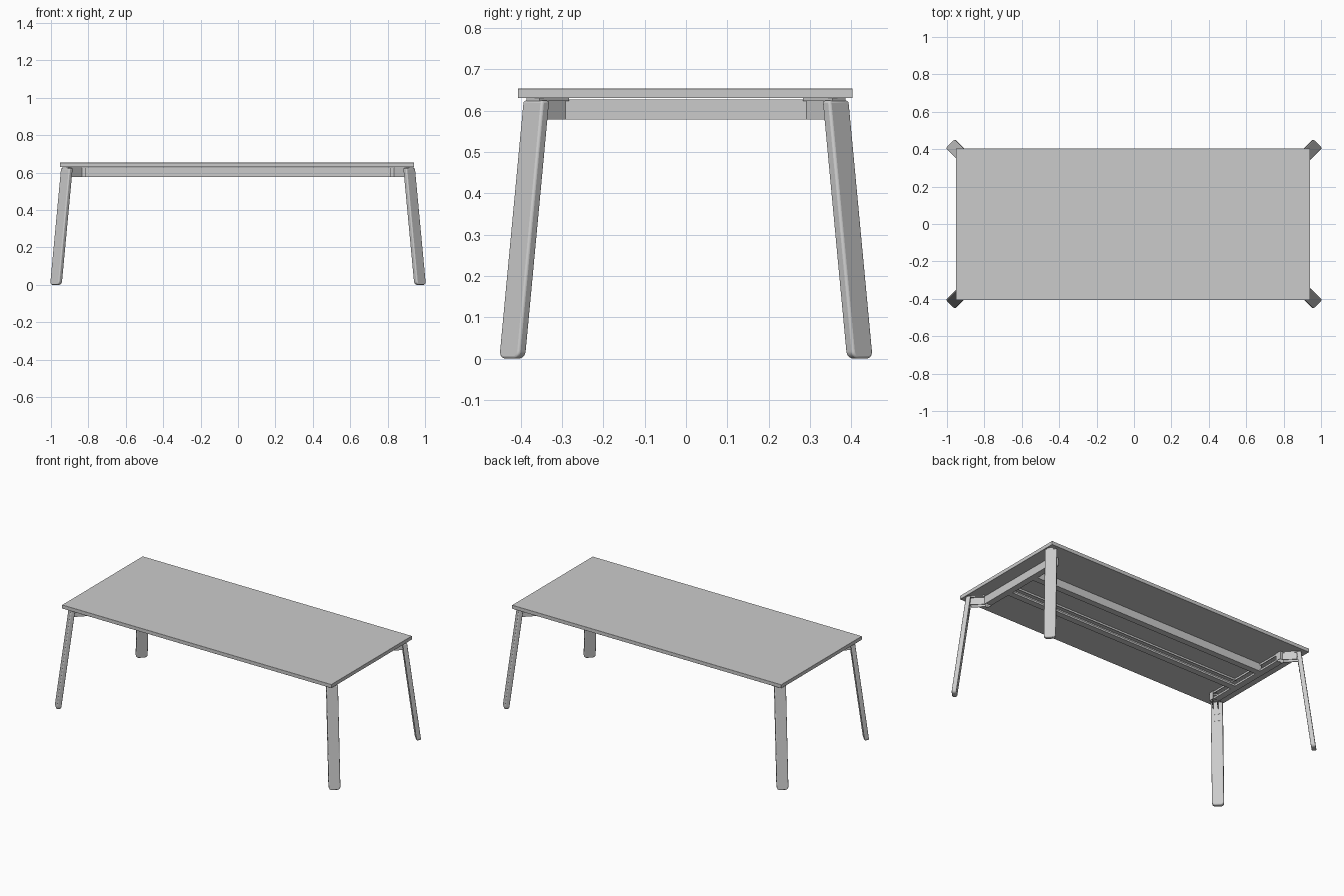
import bpy, bmesh, math
from mathutils import Vector, Matrix

cube = bpy.data.objects.get("Cube")
if cube:
    bpy.data.objects.remove(cube, do_unlink=True)

GREY = (0.6, 0.6, 0.6, 1)
grey = bpy.data.materials.new("light grey")
grey.use_nodes = True
grey.diffuse_color = GREY
grey.node_tree.nodes["Principled BSDF"].inputs["Base Color"].default_value = GREY

TOP_Z, RAIL_LOW, RAIL_HIGH = 0.63, 0.578, 0.627
LEG_W, LEG_T, LEG_H = 0.068, 0.027, 0.624
SHEET = 0.004


def finish(name, bm, bevel=0, smooth=False):
    bmesh.ops.recalc_face_normals(bm, faces=bm.faces)
    mesh = bpy.data.meshes.new(name)
    bm.to_mesh(mesh)
    bm.free()
    obj = bpy.data.objects.new(name, mesh)
    bpy.context.collection.objects.link(obj)
    mesh.materials.append(grey)
    if bevel:
        mod = obj.modifiers.new("rounding", "BEVEL")
        mod.width, mod.segments = bevel, 3
        mod.limit_method, mod.angle_limit = "ANGLE", math.radians(50)
    if smooth:
        bpy.ops.object.select_all(action="DESELECT")
        obj.select_set(True)
        bpy.context.view_layer.objects.active = obj
        bpy.ops.object.shade_smooth_by_angle(angle=math.radians(35))
    return obj


def add_box(bm, low, high, matrix=Matrix()):
    low, high = Vector(low), Vector(high)
    size = Matrix.Diagonal((*(high - low), 1))
    return bmesh.ops.create_cube(
        bm, size=1, matrix=matrix @ Matrix.Translation((low + high) / 2) @ size)["verts"]


def channel(name, length, outer, depth, matrix):
    """C-shaped rail along local x, its web at local y = outer, open inward."""
    bm = bmesh.new()
    half = length / 2
    inner = outer - depth
    add_box(bm, (-half, outer - SHEET, RAIL_LOW), (half, outer, RAIL_HIGH), matrix)
    for z in (RAIL_LOW, RAIL_HIGH - SHEET):
        add_box(bm, (-half, inner, z), (half, outer - SHEET, z + SHEET), matrix)
    for z in (RAIL_LOW + SHEET, RAIL_HIGH - 3 * SHEET):
        add_box(bm, (-half, inner, z), (half, inner + SHEET, z + 2 * SHEET), matrix)
    return finish(name, bm)


def bent_sheet(bm, path, sx, sy):
    """Upright sheet metal following a plan path."""
    for a, b in zip(path, path[1:]):
        a, b = Vector((a[0] * sx, a[1] * sy)), Vector((b[0] * sx, b[1] * sy))
        along = b - a
        turn = Matrix.Translation((*a, 0)) @ Matrix.Rotation(
            math.atan2(along.y, along.x), 4, "Z")
        add_box(bm, (0, -SHEET / 2, RAIL_LOW), (along.length, SHEET / 2, RAIL_HIGH), turn)


# Table top
bm = bmesh.new()
add_box(bm, (-0.953, -0.407, TOP_Z), (0.942, 0.403, 0.653))
finish("table_top", bm, 0.001)

# Under-frame rails
for side, angle in (("back", 0), ("front", math.pi)):
    channel(side + "_long_rail", 1.66, 0.13, 0.04, Matrix.Rotation(angle, 4, "Z"))
for side, angle in (("left", -math.pi / 2), ("right", math.pi / 2)):
    channel(side + "_end_rail", 0.556, 0.86, 0.04, Matrix.Rotation(angle, 4, "Z"))

# Corner parts: leg, bracket, mounting plate and bolts
top_c, foot_c = Vector((0.915, 0.362)), Vector((0.972, 0.422))
for sx, x_name in ((1, "left"), (-1, "right")):
    for sy, y_name in ((-1, "front"), (1, "back")):
        corner = y_name + "_" + x_name
        # Local x points outward along the corner diagonal
        heading = Matrix.Rotation(math.atan2(sy, sx), 4, "Z")
        place = Matrix.Translation((top_c.x * sx, top_c.y * sy, 0)) @ heading
        lean = (foot_c - top_c).length

        def slope(verts):
            for v in verts:
                v.co.x += lean * (1 - v.co.z / LEG_H)

        # Leaning leg with a rounded foot
        bm = bmesh.new()
        add_box(bm, (-LEG_T / 2, -LEG_W / 2, 0), (LEG_T / 2, LEG_W / 2, LEG_H))
        foot = [e for e in bm.edges if all(v.co.z < 0.01 for v in e.verts)
                and abs(e.verts[0].co.y - e.verts[1].co.y) < 0.001]
        bmesh.ops.bevel(bm, geom=foot, offset=0.018, segments=5, profile=0.5,
                        affect="EDGES")
        slope(bm.verts)
        bm.transform(place)
        finish(corner + "_leg", bm, 0.006, True)

        # Bent bracket joining the rails to the leg
        bm = bmesh.new()
        bent_sheet(bm, [(0.858, 0.27), (0.858, 0.292), (0.917, 0.351)], sx, sy)
        bent_sheet(bm, [(0.818, 0.278), (0.818, 0.31), (0.836, 0.31), (0.893, 0.367)], sx, sy)
        finish(corner + "_bracket", bm)

        # Plate between leg and table top
        bm = bmesh.new()
        add_box(bm, (-0.09, -0.022, 0.6225), (0.012, 0.022, TOP_Z), place)
        finish(corner + "_mounting_plate", bm)

        # Bolt heads on the inner face of the leg
        bm = bmesh.new()
        for z in (0.51, 0.55):
            for y in (-0.012, 0.012):
                at = Matrix.Translation((-LEG_T / 2, y, z))
                bmesh.ops.create_cone(
                    bm, cap_ends=True, segments=12, radius1=0.005, radius2=0.005,
                    depth=0.004, matrix=at @ Matrix.Rotation(math.pi / 2, 4, "Y"))
        slope(bm.verts)
        bm.transform(place)
        finish(corner + "_bolts", bm)
